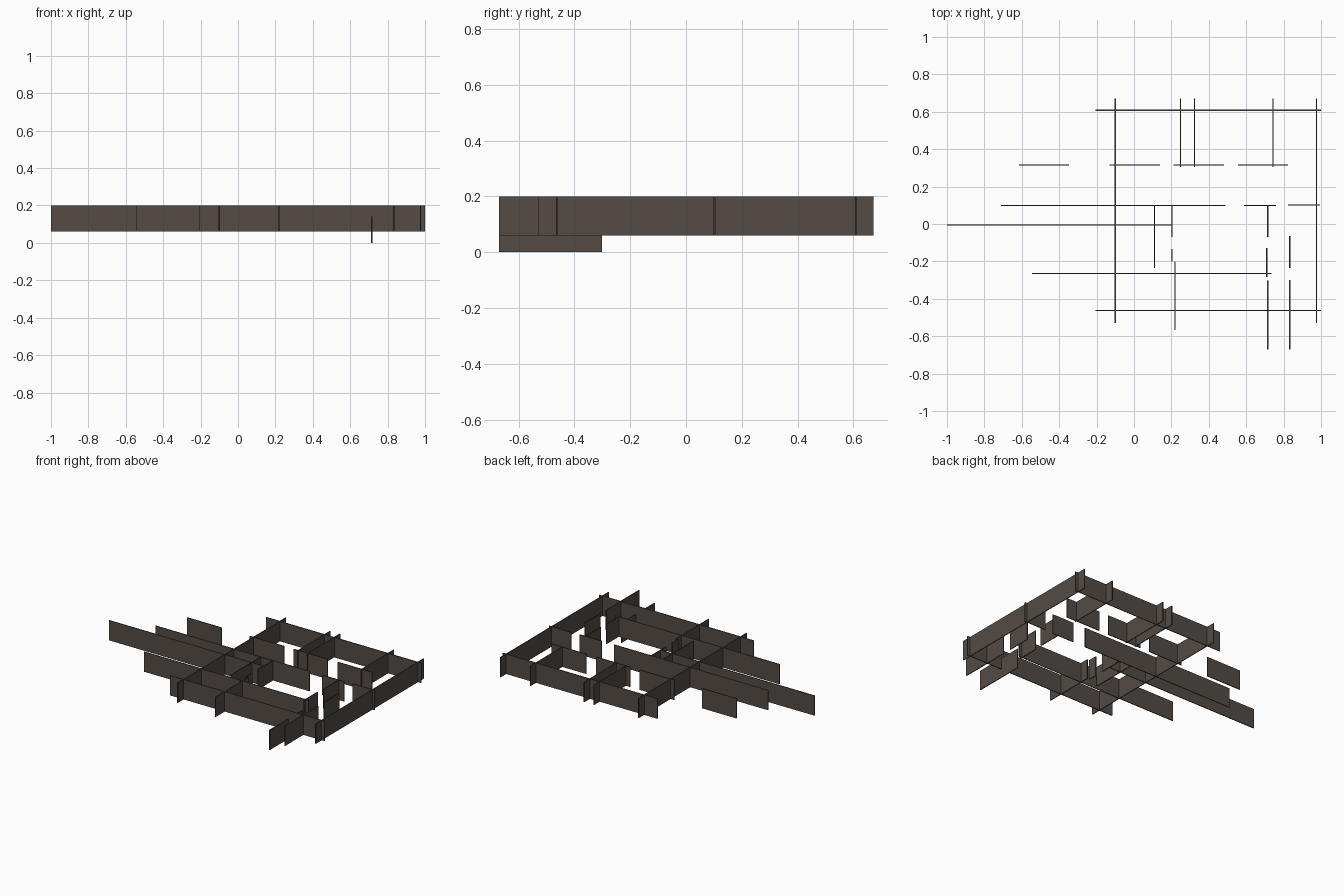
import bpy

if "Cube" in bpy.data.objects:
    bpy.data.objects.remove(bpy.data.objects["Cube"])

T = 0.006            # panel thickness
Z0, H = 0.06, 0.14   # underside and height of the panels


def colour(name, rgb):
    m = bpy.data.materials.new(name)
    m.diffuse_color = (*rgb, 1)
    m.use_nodes = True
    m.node_tree.nodes["Principled BSDF"].inputs["Base Color"].default_value = m.diffuse_color
    return m


FACE = colour("grey brown", (0.088, 0.071, 0.059))
EDGE = colour("dark red brown", (0.060, 0.030, 0.026))


def panel(name, x0, x1, y0, y1, z0=Z0):
    bpy.ops.mesh.primitive_cube_add(
        size=1, location=((x0 + x1) / 2, (y0 + y1) / 2, z0 + H / 2))
    o = bpy.context.object
    o.name = name
    o.scale = (x1 - x0, y1 - y0, H)
    bpy.ops.object.transform_apply(location=False, rotation=False, scale=True)
    o.data.materials.append(FACE)
    o.data.materials.append(EDGE)
    # broad sides grey brown, narrow rims darker
    for p in o.data.polygons:
        p.material_index = 0 if p.area > 0.002 else 1
    return o


def cross_panel(name, y, x0, x1):
    panel(name, x0, x1, y - T / 2, y + T / 2)


def long_panel(name, x, y0, y1, z0=Z0):
    panel(name, x - T / 2, x + T / 2, y0, y1, z0)


# outer frame: two cross walls and two long walls that overlap at the corners
for y in (0.608, -0.463):
    cross_panel("frame_cross_wall", y, -0.205, 1.0)
for x in (-0.10, 0.975):
    long_panel("frame_long_wall", x, -0.53, 0.672)

# row of four short panels at the back
for i in range(4):
    x0 = (-0.615, -0.13, 0.212, 0.555)[i]
    cross_panel("back_row_panel", 0.315, x0, x0 + 0.268)

# inner cross walls
cross_panel("middle_wall", 0.098, -0.71, 0.49)
cross_panel("longest_wall", -0.005, -1.0, 0.203)
cross_panel("front_inner_wall", -0.265, -0.545, 0.735)
cross_panel("small_wall", 0.098, 0.587, 0.758)
cross_panel("small_wall", 0.102, 0.823, 0.995)

# dividers at the back
for x in (0.248, 0.323, 0.743):
    long_panel("back_divider", x, 0.305, 0.672)

# dividers in the middle and front
for x, y0, y1 in ((0.110, -0.235, 0.098), (0.203, -0.07, 0.098),
                  (0.203, -0.20, -0.135), (0.715, -0.07, 0.098),
                  (0.710, -0.283, -0.128), (0.833, -0.235, -0.063),
                  (0.220, -0.567, -0.20), (0.833, -0.67, -0.30)):
    long_panel("inner_divider", x, y0, y1)

# the one panel that has dropped to the ground
long_panel("lowered_divider", 0.715, -0.67, -0.302, 0.0)
